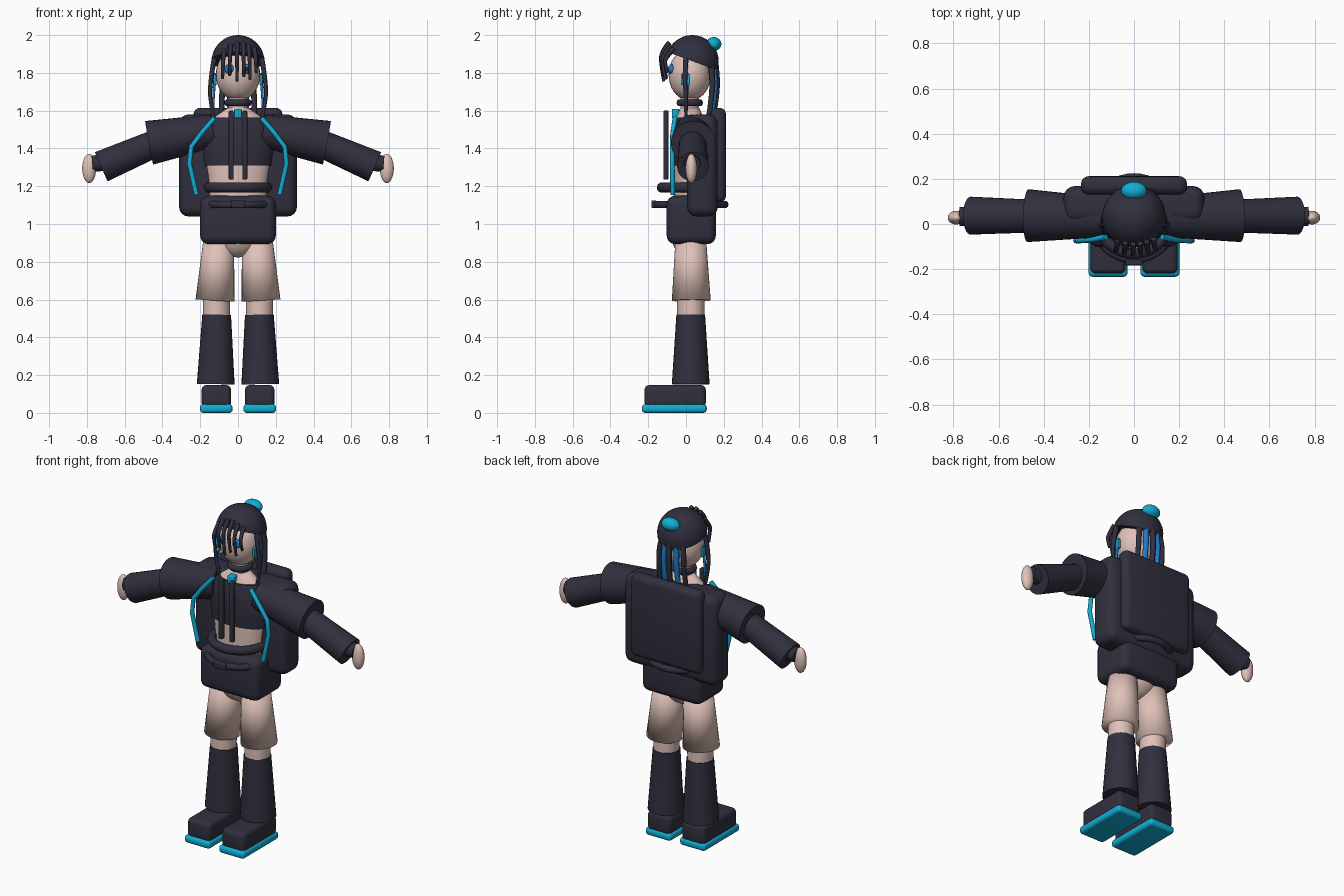
import bpy, bmesh, math
from mathutils import Vector, Matrix

if "Cube" in bpy.data.objects:
    bpy.data.objects.remove(bpy.data.objects["Cube"])


def material(name, rgb):
    m = bpy.data.materials.new(name)
    m.diffuse_color = (*rgb, 1)
    m.use_nodes = True
    m.node_tree.nodes["Principled BSDF"].inputs["Base Color"].default_value = m.diffuse_color
    return m


DARK = material("charcoal", (0.030, 0.029, 0.048))
SKIN = material("skin", (0.74, 0.54, 0.48))
CYAN = material("cyan", (0.005, 0.42, 0.66))
BLUE = material("blue", (0.012, 0.20, 0.60))


def finish(name, bm, mat, angle=40):
    bmesh.ops.recalc_face_normals(bm, faces=bm.faces)
    me = bpy.data.meshes.new(name)
    bm.to_mesh(me)
    bm.free()
    me.materials.append(mat)
    ob = bpy.data.objects.new(name, me)
    bpy.context.collection.objects.link(ob)
    bpy.ops.object.select_all(action='DESELECT')
    ob.select_set(True)
    bpy.context.view_layer.objects.active = ob
    bpy.ops.object.shade_smooth_by_angle(angle=math.radians(angle))
    return ob


def ball(name, c, r, mat):
    bm = bmesh.new()
    bmesh.ops.create_uvsphere(bm, u_segments=32, v_segments=18, radius=1)
    bmesh.ops.transform(bm, matrix=Matrix.Translation(c) @ Matrix.Diagonal((*r, 1)), verts=bm.verts)
    return finish(name, bm, mat)


def cone(name, p, q, r1, r2, mat, angle=40):
    p, q = Vector(p), Vector(q)
    d = q - p
    bm = bmesh.new()
    bmesh.ops.create_cone(bm, cap_ends=True, segments=32, radius1=r1, radius2=r2, depth=d.length)
    m = Matrix.Translation((p + q) / 2) @ d.to_track_quat('Z', 'Y').to_matrix().to_4x4()
    bmesh.ops.transform(bm, matrix=m, verts=bm.verts)
    return finish(name, bm, mat, angle)


def box(name, lo, hi, bevel, mat):
    lo, hi = Vector(lo), Vector(hi)
    bm = bmesh.new()
    bmesh.ops.create_cube(bm, size=1)
    bmesh.ops.transform(bm, matrix=Matrix.Translation((lo + hi) / 2) @ Matrix.Diagonal((*(hi - lo), 1)),
                        verts=bm.verts)
    bmesh.ops.bevel(bm, geom=bm.edges[:], offset=bevel, segments=4, profile=0.5, affect='EDGES')
    return finish(name, bm, mat)


def loft(name, rings, mat, cy=0.02):
    """Stack of ellipses given as (z, x radius, y radius)."""
    bm, n, prev = bmesh.new(), 36, None
    for i, (z, rx, ry) in enumerate(rings):
        cur = [bm.verts.new((rx * math.cos(2 * math.pi * k / n), cy + ry * math.sin(2 * math.pi * k / n), z))
               for k in range(n)]
        if prev:
            for k in range(n):
                bm.faces.new((prev[k], prev[(k + 1) % n], cur[(k + 1) % n], cur[k]))
        if i in (0, len(rings) - 1):
            bm.faces.new(cur)
        prev = cur
    return finish(name, bm, mat)


def ring(name, z, rx, ry, cy, wide, tall, mat):
    """Band with a rounded section."""
    bm, n, k = bmesh.new(), 40, 10
    g = []
    for i in range(n):
        a = 2 * math.pi * i / n
        g.append([bm.verts.new(((rx + wide * math.cos(b)) * math.cos(a),
                                cy + (ry + wide * math.cos(b)) * math.sin(a),
                                z + tall * math.sin(b)))
                  for b in (2 * math.pi * j / k for j in range(k))])
    for i in range(n):
        for j in range(k):
            h = g[(i + 1) % n]
            bm.faces.new((g[i][j], h[j], h[(j + 1) % k], g[i][(j + 1) % k]))
    return finish(name, bm, mat, 60)


def strand(name, pts, r, mat, smooth=True, tip=0.6):
    cu = bpy.data.curves.new(name, 'CURVE')
    cu.dimensions = '3D'
    cu.bevel_depth = r
    cu.bevel_resolution = 2
    cu.use_fill_caps = True
    cu.resolution_u = 5
    sp = cu.splines.new('NURBS' if smooth else 'POLY')
    sp.points.add(len(pts) - 1)
    for i, p in enumerate(pts):
        sp.points[i].co = (*p, 1)
        sp.points[i].radius = 1 + (tip - 1) * i / (len(pts) - 1)
    if smooth:
        sp.order_u = 3
        sp.use_endpoint_u = True
    cu.materials.append(mat)
    ob = bpy.data.objects.new(name, cu)
    bpy.context.collection.objects.link(ob)
    bpy.ops.object.select_all(action='DESELECT')
    ob.select_set(True)
    bpy.context.view_layer.objects.active = ob
    bpy.ops.object.convert(target='MESH')
    bpy.ops.object.shade_smooth_by_angle(angle=math.radians(50))


# Head, neck and choker
ball("head", (0, 0.02, 1.79), (0.117, 0.112, 0.138), SKIN)
cone("neck", (0, 0.02, 1.55), (0, 0.02, 1.70), 0.05, 0.05, SKIN)
ring("choker", 1.642, 0.058, 0.055, 0.02, 0.015, 0.018, DARK)

# Hair cap: half a sphere, tilted backward
bm = bmesh.new()
bmesh.ops.create_uvsphere(bm, u_segments=36, v_segments=24, radius=0.14)
cut = bmesh.ops.bisect_plane(bm, geom=bm.verts[:] + bm.edges[:] + bm.faces[:], plane_co=(0, 0, 0.002),
                             plane_no=(0, 0, 1), clear_inner=True)
bmesh.ops.holes_fill(bm, edges=[e for e in bm.edges if e.is_boundary])
bmesh.ops.transform(bm, matrix=Matrix.Translation((0, 0.033, 1.86)) @ Matrix.Rotation(math.radians(-20), 4, 'X'),
                    verts=bm.verts)
finish("hair_cap", bm, DARK)
ball("hair_bun", (0, 0.147, 1.953), (0.056, 0.04, 0.037), CYAN)

# Fringe, standing a little in front of the face
for i, (x, top, low) in enumerate([(-0.08, 1.92, 1.77), (-0.043, 1.95, 1.785), (-0.005, 1.96, 1.755),
                                   (0.03, 1.96, 1.78), (0.062, 1.945, 1.765), (0.095, 1.93, 1.80)]):
    b = 0.02 * (abs(x) / 0.09) ** 2
    strand(f"fringe_{i}", [(x * 0.9, -0.088 + b, top), (x, -0.135 + b, top - 0.05),
                           (x, -0.13 + b, (top + low) / 2 - 0.03), (x * 1.02, -0.118 + b, low)], 0.013, DARK)

# Hair hanging down the back, dark and blue in turn
for i in range(5):
    x = -0.08 + 0.04 * i
    d = 0.012 * abs(i - 2)
    strand(f"back_hair_{i}", [(x * 0.7, 0.148 - d, 1.90), (x, 0.162 - d, 1.80), (x * 1.05, 0.165 - d, 1.70),
                              (x * 1.1, 0.145 - d, 1.57)], 0.018, BLUE if i % 2 else DARK, tip=0.8)

# Torso, crop top and hips
loft("torso", [(1.12, 0.15, 0.085), (1.25, 0.158, 0.085), (1.36, 0.176, 0.09), (1.50, 0.17, 0.085),
               (1.57, 0.12, 0.07), (1.615, 0.055, 0.05)], SKIN)
loft("crop_top", [(1.31, 0.178, 0.094), (1.38, 0.186, 0.102), (1.50, 0.182, 0.097), (1.565, 0.138, 0.08)], DARK)
box("collar_clip", (-0.02, -0.075, 1.56), (0.02, -0.035, 1.61), 0.006, CYAN)
for n, x in (("left", -0.036), ("right", 0.036)):
    box(f"front_strip_{n}", (x - 0.013, -0.12, 1.235), (x + 0.013, -0.093, 1.60), 0.005, DARK)
ball("pelvis", (0, 0.02, 0.95), (0.13, 0.1, 0.127), SKIN)
box("shorts", (-0.2, -0.102, 0.893), (0.2, 0.158, 1.15), 0.045, DARK)
ring("upper_belt", 1.193, 0.155, 0.145, 0.015, 0.025, 0.027, DARK)
ring("lower_belt", 1.103, 0.182, 0.182, 0.025, 0.018, 0.02, DARK)
box("belt_buckle", (-0.038, -0.183, 1.085), (0.038, -0.158, 1.125), 0.006, DARK)

# Backpack
box("backpack_body", (-0.312, 0.005, 1.04), (0.312, 0.168, 1.58), 0.05, DARK)
box("backpack_panel", (-0.235, 0.13, 1.115), (0.235, 0.212, 1.615), 0.035, DARK)

# Paired parts
for side, s in (("left", -1), ("right", 1)):
    ball(f"eye_{side}", (s * 0.045, -0.077, 1.82), (0.026, 0.018, 0.026), BLUE)
    ball(f"pupil_{side}", (s * 0.045, -0.09, 1.82), (0.011, 0.008, 0.012), DARK)
    box(f"earpiece_{side}", (s * 0.122 - 0.008, -0.027, 1.735), (s * 0.122 + 0.008, 0.022, 1.792), 0.004, CYAN)
    strand(f"side_hair_{side}", [(s * 0.125, 0, 1.88), (s * 0.143, -0.008, 1.78), (s * 0.152, 0, 1.66),
                                 (s * 0.125, 0, 1.55)], 0.015, DARK)
    strand(f"side_streak_{side}", [(s * 0.118, 0.005, 1.80), (s * 0.132, 0.005, 1.70), (s * 0.13, 0.005, 1.60)],
           0.009, BLUE)
    strand(f"shoulder_strap_{side}", [(s * 0.125, -0.058, 1.56), (s * 0.19, -0.07, 1.485), (s * 0.247, -0.073, 1.41),
                                      (s * 0.257, -0.073, 1.32), (s * 0.22, -0.07, 1.155)], 0.013, CYAN, False, 1)
    # Arm: wide sleeve, flared lower sleeve, wristband and hand
    cone(f"upper_sleeve_{side}", (s * 0.13, 0.03, 1.493), (s * 0.47, 0.037, 1.43), 0.088, 0.117, DARK)
    cone(f"lower_sleeve_{side}", (s * 0.43, 0.035, 1.43), (s * 0.724, 0.037, 1.303), 0.072, 0.084, DARK)
    cone(f"wristband_{side}", (s * 0.70, 0.033, 1.325), (s * 0.772, 0.033, 1.32), 0.045, 0.042, DARK)
    ball(f"hand_{side}", (s * 0.788, 0.028, 1.294), (0.037, 0.03, 0.077), SKIN)
    # Leg: thigh, calf, flared sock
    cone(f"thigh_{side}", (s * 0.122, 0.028, 0.595), (s * 0.1, 0.025, 0.94), 0.103, 0.08, SKIN, 180)
    cone(f"calf_{side}", (s * 0.116, 0.025, 0.30), (s * 0.113, 0.025, 0.65), 0.07, 0.073, SKIN)
    cone(f"sock_{side}", (s * 0.118, 0.025, 0.152), (s * 0.113, 0.025, 0.52), 0.1, 0.076, DARK)
    # Shoe
    box(f"shoe_{side}", (s * 0.115 - 0.078, -0.22, 0.03), (s * 0.115 + 0.078, 0.105, 0.147), 0.025, DARK)
    box(f"sole_{side}", (s * 0.115 - 0.086, -0.234, 0.0), (s * 0.115 + 0.086, 0.11, 0.046), 0.018, CYAN)
